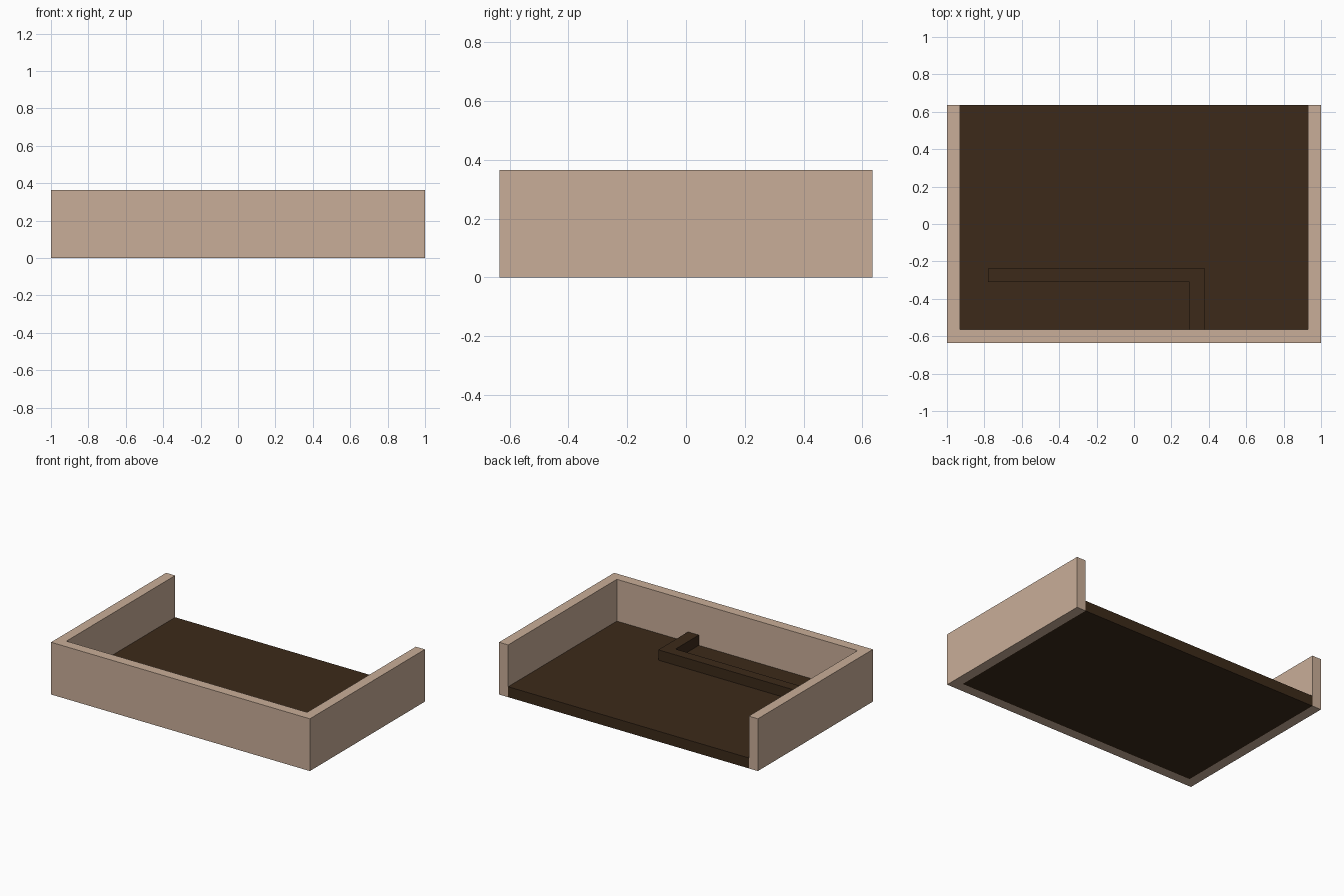
import bpy
import bmesh

if "Cube" in bpy.data.objects:
    bpy.data.objects.remove(bpy.data.objects["Cube"])


def material(name, color):
    mat = bpy.data.materials.new(name)
    mat.diffuse_color = (*color, 1.0)
    mat.use_nodes = True
    mat.node_tree.nodes["Principled BSDF"].inputs["Base Color"].default_value = mat.diffuse_color
    return mat


def prism(name, outline, z0, z1, mat):
    """Extrude a flat outline (counter-clockwise) from z0 up to z1."""
    bm = bmesh.new()
    base = bm.faces.new([bm.verts.new((x, y, z0)) for x, y in outline])
    top = bmesh.ops.extrude_face_region(bm, geom=[base], use_keep_orig=True)
    verts = [g for g in top["geom"] if isinstance(g, bmesh.types.BMVert)]
    bmesh.ops.translate(bm, verts=verts, vec=(0, 0, z1 - z0))
    bmesh.ops.recalc_face_normals(bm, faces=bm.faces)
    mesh = bpy.data.meshes.new(name)
    bm.to_mesh(mesh)
    bm.free()
    mesh.materials.append(mat)
    obj = bpy.data.objects.new(name, mesh)
    bpy.context.collection.objects.link(obj)
    return obj


tan = material("tan", (0.584, 0.423, 0.314))
dark_brown = material("dark_brown", (0.045, 0.023, 0.010))

W, D, H = 1.0, 0.635, 0.365   # half width, half depth, wall height
T = 0.07                      # wall thickness
FLOOR = 0.073                 # floor slab height
LEDGE = 0.145                 # top of the raised ledge
xi, yi = W - T, -D + T        # inner wall faces

# U-shaped wall, open at the back
prism("surrounding_wall",
      [(-W, -D), (W, -D), (W, D), (xi, D), (xi, yi), (-xi, yi), (-xi, D), (-W, D)],
      0, H, tan)

# Floor slab between the walls
prism("floor_slab", [(-xi, yi), (xi, yi), (xi, D), (-xi, D)], 0, FLOOR, dark_brown)

# L-shaped ledge standing on the floor against the front wall
prism("corner_ledge",
      [(0.297, yi), (0.38, yi), (0.38, -0.237), (-0.78, -0.237),
       (-0.78, -0.309), (0.297, -0.309)],
      FLOOR, LEDGE, dark_brown)
